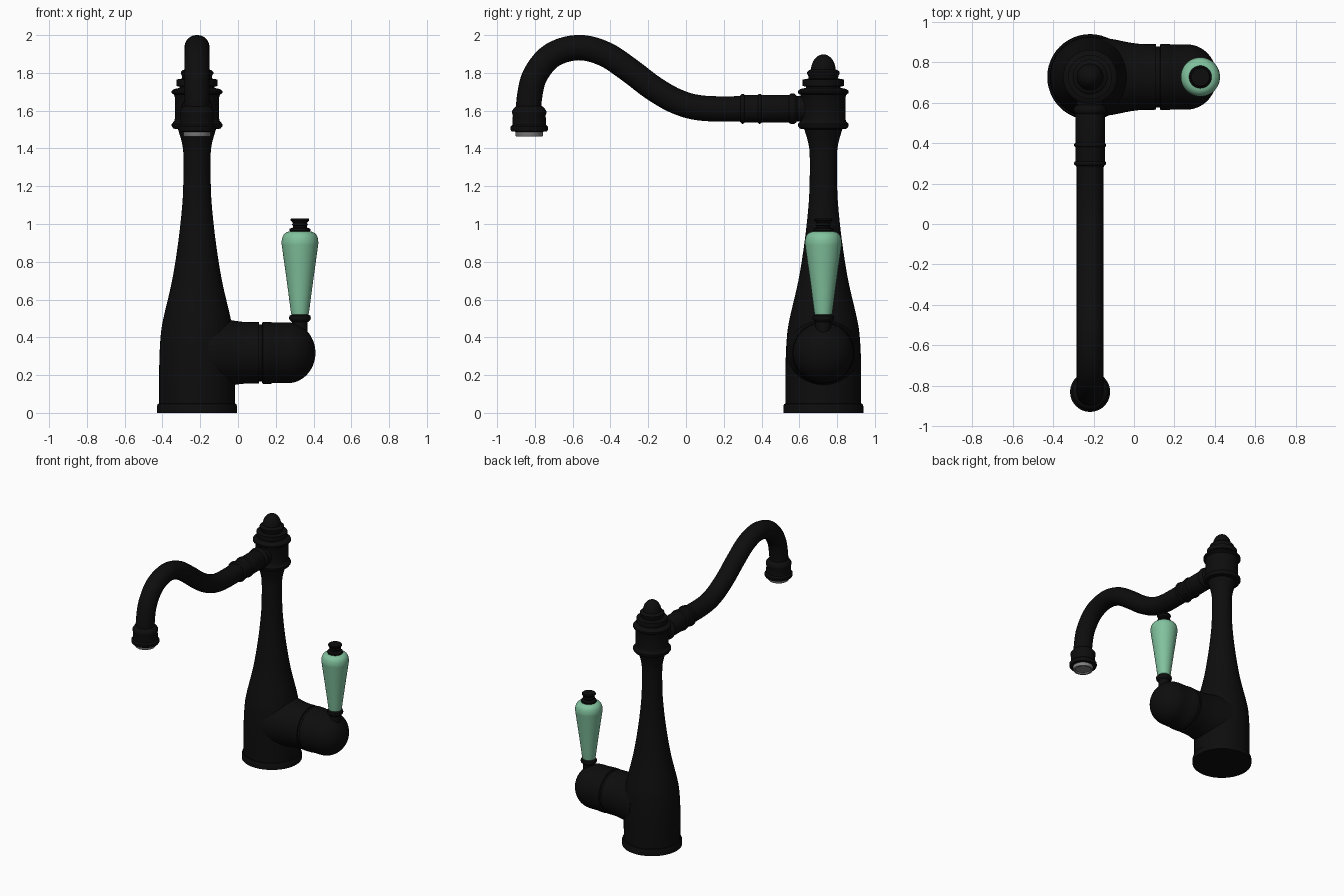
import bpy
import bmesh
import math
from mathutils import Matrix, Vector

old = bpy.data.objects.get("Cube")
if old:
    bpy.data.objects.remove(old, do_unlink=True)


def make_material(name, colour):
    mat = bpy.data.materials.new(name)
    mat.use_nodes = True
    rgba = (*colour, 1.0)
    mat.diffuse_color = rgba
    shader = mat.node_tree.nodes["Principled BSDF"]
    shader.inputs["Base Color"].default_value = rgba
    shader.inputs["Roughness"].default_value = 0.5
    return mat


BLACK = make_material("matte black", (0.004, 0.004, 0.004))
GREEN = make_material("mint green", (0.22, 0.54, 0.34))
GREY = make_material("grey", (0.22, 0.22, 0.22))

COLUMN = Vector((-0.217, 0.727, 0))
LEVER = Vector((0.328, 0.727, 0))
TIP = Vector((-0.217, -0.83, 0))
ALONG_X = Matrix.Rotation(math.pi / 2, 4, "Y")
ALONG_Y = Matrix.Rotation(-math.pi / 2, 4, "X")


def smooth_shade(obj):
    bpy.ops.object.select_all(action="DESELECT")
    obj.select_set(True)
    bpy.context.view_layer.objects.active = obj
    bpy.ops.object.shade_smooth_by_angle(angle=math.radians(35))


def rounded(points, steps=5):
    """Smooth curve through all the given profile points."""
    pts = [Vector(p) for p in points]
    pts = [2 * pts[0] - pts[1]] + pts + [2 * pts[-1] - pts[-2]]
    out = []
    for a, b, c, d in zip(pts, pts[1:], pts[2:], pts[3:]):
        for i in range(steps):
            t = i / steps
            out.append(0.5 * (2 * b + (c - a) * t + (2 * a - 5 * b + 4 * c - d) * t ** 2
                              + (3 * b - a - 3 * c + d) * t ** 3))
    return out + [pts[-2]]


def dome(start, height, radius, steps=10):
    """Quarter-ellipse profile closing at the axis."""
    angles = [math.pi / 2 * i / steps for i in range(steps + 1)]
    return [(radius * math.cos(a), start + height * math.sin(a)) for a in angles]


def lathe(name, profile, origin, mat, turn=Matrix(), sides=48):
    """Revolve (radius, height) pairs and cap both ends."""
    bm = bmesh.new()
    rings = []
    for r, h in profile:
        r = max(r, 0.0005)
        rings.append([bm.verts.new((r * math.cos(2 * math.pi * i / sides),
                                    r * math.sin(2 * math.pi * i / sides), h))
                      for i in range(sides)])
    for low, high in zip(rings, rings[1:]):
        for i in range(sides):
            j = (i + 1) % sides
            bm.faces.new((low[i], low[j], high[j], high[i]))
    bm.faces.new(rings[0][::-1])
    bm.faces.new(rings[-1])
    bmesh.ops.recalc_face_normals(bm, faces=bm.faces)
    bm.transform(Matrix.Translation(origin) @ turn)
    mesh = bpy.data.meshes.new(name)
    bm.to_mesh(mesh)
    bm.free()
    mesh.materials.append(mat)
    obj = bpy.data.objects.new(name, mesh)
    bpy.context.collection.objects.link(obj)
    smooth_shade(obj)
    return obj


# Column: foot ring and bottle-shaped body
lathe("foot_ring", [(0.212, 0), (0.212, 0.035), (0.207, 0.048), (0.19, 0.05)], COLUMN, BLACK)
lathe("column_body", rounded([(0.2, 0.04), (0.2, 0.25), (0.193, 0.4), (0.178, 0.5),
                              (0.132, 0.7), (0.1, 0.9), (0.08, 1.08), (0.073, 1.2),
                              (0.072, 1.36), (0.08, 1.43), (0.1, 1.5)]), COLUMN, BLACK)

# Swivel collar, stepped cap and domed finial
lathe("swivel_collar", [(0.09, 1.5), (0.125, 1.505), (0.134, 1.518), (0.134, 1.53),
                        (0.12, 1.545), (0.117, 1.56), (0.117, 1.67), (0.122, 1.685),
                        (0.134, 1.693), (0.134, 1.705), (0.12, 1.715), (0.095, 1.72)],
      COLUMN, BLACK)
lathe("collar_cap", [(0.092, 1.715), (0.092, 1.728), (0.109, 1.73), (0.109, 1.765),
                     (0.078, 1.77), (0.08, 1.785), (0.086, 1.795), (0.086, 1.805),
                     (0.075, 1.815), (0.065, 1.818)], COLUMN, BLACK)
lathe("finial", dome(1.81, 0.088, 0.066), COLUMN, BLACK)

# Swan-neck spout
path = [(0.64, 1.61), (0.35, 1.61), (0.1, 1.612), (-0.04, 1.645), (-0.17, 1.717),
        (-0.3, 1.815), (-0.43, 1.9), (-0.57, 1.934), (-0.71, 1.893),
        (-0.8, 1.785), (-0.83, 1.66), (-0.83, 1.58)]
curve = bpy.data.curves.new("spout_pipe", "CURVE")
curve.dimensions = "3D"
curve.bevel_depth = 0.067
curve.bevel_resolution = 8
curve.use_fill_caps = True
spline = curve.splines.new("POLY")
samples = rounded(path)
spline.points.add(len(samples) - 1)
for point, (y, z) in zip(spline.points, samples):
    point.co = (COLUMN.x, y, z, 1)
curve.materials.append(BLACK)
pipe = bpy.data.objects.new("spout_pipe", curve)
bpy.context.collection.objects.link(pipe)
bpy.ops.object.select_all(action="DESELECT")
pipe.select_set(True)
bpy.context.view_layer.objects.active = pipe
bpy.ops.object.convert(target="MESH")
smooth_shade(bpy.context.view_layer.objects.active)

# Spout root: sleeve, beads and rounded joint
root = Vector((COLUMN.x, 0, 1.61))
lathe("spout_sleeve", [(0.067, 0.28), (0.073, 0.3), (0.073, 0.54), (0.067, 0.56)],
      root, BLACK, ALONG_Y)
for number, y in enumerate((0.3, 0.39), 1):
    lathe(f"spout_bead_{number}", rounded([(0.066, y - 0.014), (0.078, y - 0.006),
                                          (0.078, y + 0.006), (0.066, y + 0.014)], 3),
          root, BLACK, ALONG_Y)
lathe("spout_joint", rounded([(0.068, 0.54), (0.08, 0.555), (0.079, 0.575),
                              (0.06, 0.595), (0.045, 0.62)], 3), root, BLACK, ALONG_Y)

# Spout outlet with grey aerator
lathe("outlet_collar", [(0.072, 1.488), (0.094, 1.49), (0.099, 1.5), (0.099, 1.515),
                        (0.089, 1.525), (0.087, 1.575), (0.091, 1.588), (0.09, 1.6),
                        (0.078, 1.617), (0.066, 1.625)], TIP, BLACK)
lathe("aerator", [(0.055, 1.472), (0.058, 1.463), (0.07, 1.463), (0.073, 1.468),
                  (0.073, 1.5)], TIP, GREY)

# Side valve: flared branch, groove and rounded cap
valve = Vector((0, COLUMN.y, 0.318))
lathe("valve_branch", rounded([(0.195, -0.16), (0.186, -0.1), (0.17, -0.02), (0.163, 0.04),
                               (0.162, 0.11)]), valve, BLACK, ALONG_X)
lathe("valve_groove", [(0.151, 0.1), (0.151, 0.14)], valve, BLACK, ALONG_X)
lathe("valve_cap", [(0.158, 0.128), (0.164, 0.132), (0.164, 0.175), (0.161, 0.18)]
      + dome(0.262, 0.148, 0.161, 14), valve, BLACK, ALONG_X)

# Lever: stem, green grip and top knob
lathe("lever_stem", [(0.041, 0.42), (0.041, 0.48), (0.055, 0.492), (0.058, 0.503),
                     (0.055, 0.514), (0.04, 0.522)], LEVER, BLACK)
lathe("lever_grip", [(0.04, 0.518), (0.046, 0.522)]
      + rounded([(0.049, 0.54), (0.07, 0.7), (0.093, 0.865), (0.097, 0.905),
                 (0.09, 0.937), (0.073, 0.955), (0.05, 0.962)], 4), LEVER, GREEN)
lathe("lever_knob", [(0.05, 0.955), (0.056, 0.966), (0.054, 0.975), (0.036, 0.982),
                     (0.036, 0.99), (0.043, 0.996), (0.037, 1.004), (0.04, 1.01),
                     (0.049, 1.018), (0.049, 1.026), (0.045, 1.03)], LEVER, BLACK)
